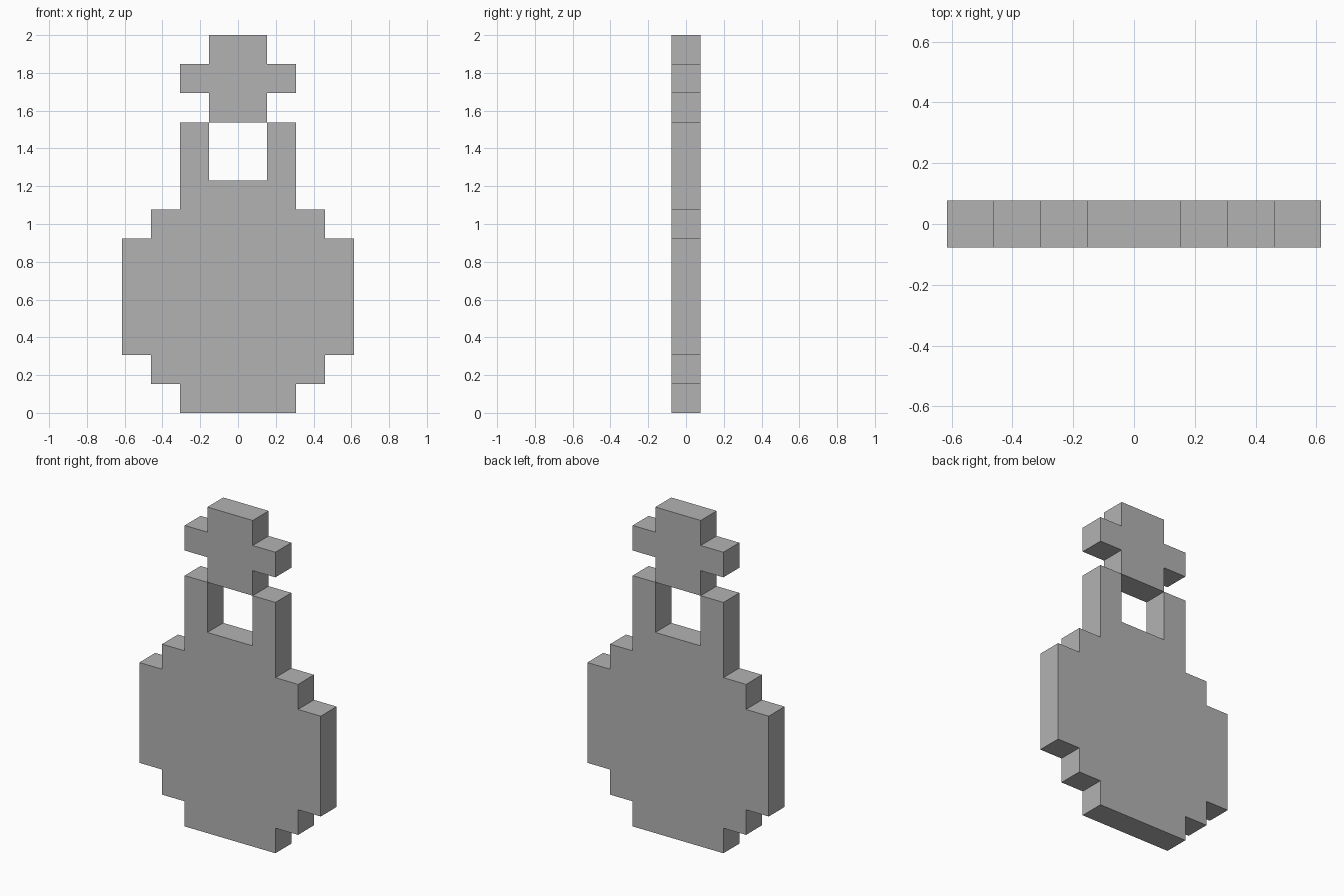
import bpy
import bmesh

UNIT = 2 / 13  # the model is a pixel shape, thirteen cells tall and one cell deep

cube = bpy.data.objects.get("Cube")
if cube:
    bpy.data.objects.remove(cube, do_unlink=True)

grey = bpy.data.materials.new("plain grey")
grey.use_nodes = True
colour = (0.45, 0.45, 0.45, 1)
grey.diffuse_color = colour
grey.node_tree.nodes["Principled BSDF"].inputs["Base Color"].default_value = colour


def pixel_plate(name, half_profile):
    """Mirror a right-hand outline (in cells, bottom to top) and extrude it."""
    outline = half_profile + [(-x, z) for x, z in reversed(half_profile)]
    bm = bmesh.new()
    verts = [bm.verts.new((x * UNIT, -UNIT / 2, z * UNIT)) for x, z in outline]
    face = bm.faces.new(verts)
    extruded = bmesh.ops.extrude_face_region(bm, geom=[face], use_keep_orig=True)
    moved = [g for g in extruded["geom"] if isinstance(g, bmesh.types.BMVert)]
    bmesh.ops.translate(bm, vec=(0, UNIT, 0), verts=moved)
    bmesh.ops.recalc_face_normals(bm, faces=bm.faces)
    mesh = bpy.data.meshes.new(name)
    bm.to_mesh(mesh)
    bm.free()
    mesh.materials.append(grey)
    obj = bpy.data.objects.new(name, mesh)
    bpy.context.collection.objects.link(obj)
    return obj


# Rounded flask body with an open, two-pronged neck
pixel_plate("flask_body", [
    (2, 0), (2, 1), (3, 1), (3, 2), (4, 2), (4, 6), (3, 6), (3, 7),
    (2, 7), (2, 10), (1, 10), (1, 8),
])

# Cross-shaped stopper resting on the neck corners
pixel_plate("stopper", [
    (1, 10), (1, 11), (2, 11), (2, 12), (1, 12), (1, 13),
])
